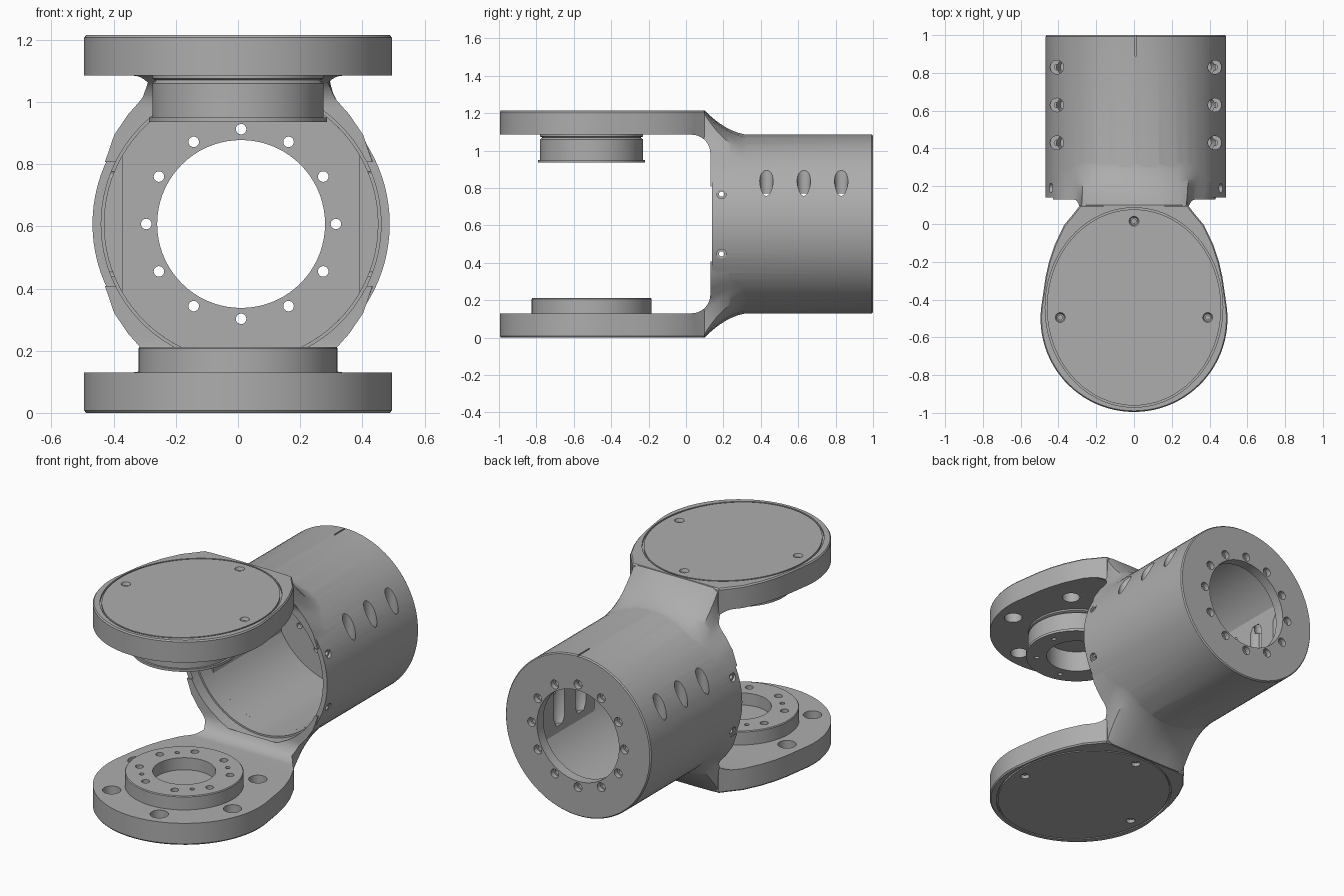
import bpy, bmesh
from math import sin, cos, pi, radians

if "Cube" in bpy.data.objects:
    bpy.data.objects.remove(bpy.data.objects["Cube"], do_unlink=True)

H = 1.215          # total height
ZC = H / 2         # barrel axis height
CX = 0.01          # barrel axis offset
R = 0.478          # barrel radius
DY = -0.5          # joint disc centre

grey = bpy.data.materials.new("machined grey")
grey.use_nodes = True
grey.diffuse_color = (0.42, 0.42, 0.42, 1)
grey.node_tree.nodes["Principled BSDF"].inputs["Base Color"].default_value = (0.42, 0.42, 0.42, 1)


def loft(bm, rings):
    """Skin equal-length rings of points and cap both ends."""
    rows = [[bm.verts.new(p) for p in ring] for ring in rings]
    n = len(rows[0])
    faces = [bm.faces.new(rows[0]), bm.faces.new(rows[-1])]
    for a, b in zip(rows, rows[1:]):
        for i in range(n):
            faces.append(bm.faces.new((a[i], a[(i + 1) % n], b[(i + 1) % n], b[i])))
    bmesh.ops.recalc_face_normals(bm, faces=faces)


def turned(bm, profile, centre=(0, 0), axis="Z", segs=72):
    """Revolve (position, radius) pairs about a line parallel to an axis."""
    def place(t, r, a):
        u, v = centre[0] + r * cos(a), centre[1] + r * sin(a)
        return {"X": (t, u, v), "Y": (u, t, v), "Z": (u, v, t)}[axis]
    loft(bm, [[place(t, r, 2 * pi * i / segs) for i in range(segs)] for t, r in profile])


def make(name, build):
    bm = bmesh.new()
    build(bm)
    mesh = bpy.data.meshes.new(name)
    bm.to_mesh(mesh)
    bm.free()
    mesh.materials.append(grey)
    ob = bpy.data.objects.new(name, mesh)
    bpy.context.collection.objects.link(ob)
    return ob


def combine(ob, build, operation="DIFFERENCE"):
    """Boolean a temporary solid into an object."""
    tool = make("tool", build)
    mod = ob.modifiers.new("cut", "BOOLEAN")
    mod.operation, mod.object = operation, tool
    before = len(ob.data.vertices)
    for solver in ("MANIFOLD", "EXACT"):
        mod.solver = solver
        graph = bpy.context.evaluated_depsgraph_get()
        result = bpy.data.meshes.new_from_object(ob.evaluated_get(graph))
        if len(result.vertices) not in (0, before):
            break
    ob.modifiers.remove(mod)
    ob.data = result
    bpy.data.objects.remove(tool, do_unlink=True)


def flip(up):
    return (lambda z: z) if up else (lambda z: H - z)


def polar(count, radius, start=0, centre=(0, DY)):
    for i in range(count):
        a = radians(start) + 2 * pi * i / count
        yield centre[0] + radius * cos(a), centre[1] + radius * sin(a)


# Fork arm: rounded disc narrowing to a neck
side = [(0.495 * cos(radians(a)), DY + 0.495 * sin(radians(a))) for a in range(-90, 11, 4)]
side += [(0.468, -0.28), (0.45, -0.2), (0.42, -0.11), (0.37, -0.005), (0.32, 0.055), (0.285, 0.1)]
outline = side + [(-x, y) for x, y in reversed(side[1:])]


def arm(up):
    z = flip(up)

    def build(bm):
        loft(bm, [[(x * s, DY + (y - DY) * s, z(h)) for x, y in outline]
                  for h, s in ((0.95, 1), (H - 0.008, 1), (H, 0.988))])
    return build


# Neck: blends the arm end into the barrel's curve
front = [(0, 0.6065), (0.14, 0.6065), (0.25, 0.605), (0.277, 0.585), (0.284, 0.47),
         (0.30, 0.425), (0.35, 0.37), (0.40, 0.295), (0.43, 0.2)]
spread = [0, 15, 28, 36, 43, 48, 53, 58, 65]


def neck(up):
    z = flip(up)

    def section(y):
        b = min(1, max(0, (0.36 - y) / 0.26)) ** 2
        half = []
        for (x, h), a in zip(front, spread):
            r, a = R - 0.003, radians(a)
            half.append((x * b + r * sin(a) * (1 - b), h * b + r * cos(a) * (1 - b)))
        full = [(-x, h) for x, h in reversed(half[1:])] + half
        return [(x + CX * (1 - b), y, z(ZC + h)) for x, h in full]

    def build(bm):
        loft(bm, [section(0.08 + 0.02 * i) for i in range(15)])
    return build


# Barrel with both arms
body = make("fork_housing", lambda bm: turned(bm, [(0.14, R), (0.993, R), (1, R - 0.006)], (CX, ZC), "Y", 96))
for up in (True, False):
    combine(body, neck(up), "UNION")
    combine(body, arm(up), "UNION")


# Rounded gap between the arms
def gap(bm):
    half = [(-1.3, 0.4775)] + [(0.03 + 0.1 * sin(radians(a)), 0.3775 + 0.1 * cos(radians(a)))
                               for a in range(0, 91, 10)]
    pts = half + [(y, -h) for y, h in reversed(half)]
    loft(bm, [[(x, y, ZC + h) for y, h in pts] for x in (-0.8, 0.8)])


# Barrel bore, then a flat-sided cavity
def bore(bm):
    turned(bm, [(0.12, 0.45), (0.2, 0.45), (0.2, 0.44), (0.3, 0.44)], (CX, ZC), "Y", 96)


def cavity(bm):
    arcs = [radians(a + turn) for turn in (0, 180) for a in range(30, 151, 4)]
    loft(bm, [[(CX + 0.44 * cos(a), y, ZC + 0.44 * sin(a)) for a in arcs] for y in (0.29, 0.94)])


# Rear opening, bolt ring and index notch
def rear_holes(bm):
    turned(bm, [(0.9, 0.27), (1.1, 0.27)], (CX, ZC), "Y")
    for c in polar(12, 0.305, 0, (CX, ZC)):
        turned(bm, [(0.9, 0.017), (0.97, 0.017), (0.97, 0.026), (1.1, 0.026)], c, "Y", 20)
    loft(bm, [[(CX + x, y, z) for x, z in ((-0.004, 1.075), (0.004, 1.075), (0.004, 1.2), (-0.004, 1.2))]
              for y in (0.89, 1.1)])


# Vertical clamp screw wells with relief pockets on the flats
def wells(bm):
    for s in (-1, 1):
        for y in (0.43, 0.63, 0.83):
            turned(bm, [(0.6, 0.014), (0.74, 0.014), (0.74, 0.036), (1.2, 0.036)], (CX + s * 0.418, y), "Z", 24)


def pockets(bm):
    for s in (-1, 1):
        for y in (0.43, 0.63, 0.83):
            turned(bm, [(0.43, 0.03), (0.47, 0.05), (0.73, 0.05), (0.77, 0.03)], (CX + s * 0.37, y), "Z", 24)


# Side screws near the barrel mouth
def side_holes(bm):
    for s in (-1, 1):
        for h in (-0.16, 0.16):
            turned(bm, [(CX + s * x, r) for x, r in ((0.38, 0.014), (0.44, 0.014), (0.44, 0.025), (0.6, 0.025))],
                   (0.19, ZC + h), "X", 20)


for cutter in (gap, bore, cavity, rear_holes, wells, pockets, side_holes):
    combine(body, cutter)


# Cover plates, set in shallow recesses
def cover(up, grow, low, high):
    z = flip(up)

    def build(bm):
        loft(bm, [[((0.465 + grow) * cos(pi * i / 48), -0.442 + (0.523 + grow) * sin(pi * i / 48), z(h))
                   for i in range(96)] for h in (low, high)])
    return build


def cover_screws(up):
    z = flip(up)

    def build(bm):
        for c in ((0, 0.015), (-0.39, -0.495), (0.39, -0.495)):
            turned(bm, [(z(H - 0.04), 0.012), (z(H - 0.018), 0.012), (z(H - 0.018), 0.02),
                        (z(H + 0.002), 0.027)], c, "Z", 20)
    return build


# Large access holes on the inner arm faces
def access_holes(up):
    z = flip(up)

    def build(bm):
        for c in polar(6, 0.4, 45):
            turned(bm, [(z(1.06), 0.05), (z(1.15), 0.05)], c, "Z", 32)
    return build


parts = [body]
for up, label in ((True, "upper"), (False, "lower")):
    combine(body, access_holes(up))
    combine(body, cover(up, 0.005, H - 0.012, H + 0.1))
    plate = make(label + "_cover", cover(up, -0.004, H - 0.012, H))
    combine(plate, cover_screws(up))
    combine(body, cover_screws(up))
    parts.append(plate)

# Bearing hubs facing each other
lower = make("lower_hub", lambda bm: turned(bm, [
    (0.12, 0.32), (0.207, 0.32), (0.212, 0.316), (0.212, 0.17), (0.14, 0.17)], (0, DY - 0.005)))
upper = make("upper_hub", lambda bm: turned(bm, [
    (1.1, 0.275), (1.075, 0.275), (1.07, 0.262), (1.06, 0.275), (0.95, 0.275), (0.95, 0.287),
    (0.935, 0.287), (0.935, 0.17), (1.06, 0.17)], (0, DY - 0.005)))


def lower_bolts(bm):
    for c in polar(8, 0.25, 22.5):
        turned(bm, [(0.16, 0.022), (0.3, 0.022)], c, "Z", 20)
    for c in polar(4, 0.235, 45):
        turned(bm, [(0.17, 0.013), (0.3, 0.013)], c, "Z", 16)


def upper_bolts(bm):
    for c in polar(6, 0.23, 15):
        turned(bm, [(0.9, 0.013), (0.98, 0.013)], c, "Z", 16)


combine(lower, lower_bolts)
combine(upper, upper_bolts)
parts += [lower, upper]

# Smooth curved faces, keep machined edges crisp
bpy.ops.object.select_all(action="DESELECT")
for ob in parts:
    ob.select_set(True)
bpy.context.view_layer.objects.active = body
bpy.ops.object.shade_smooth_by_angle(angle=radians(30))
